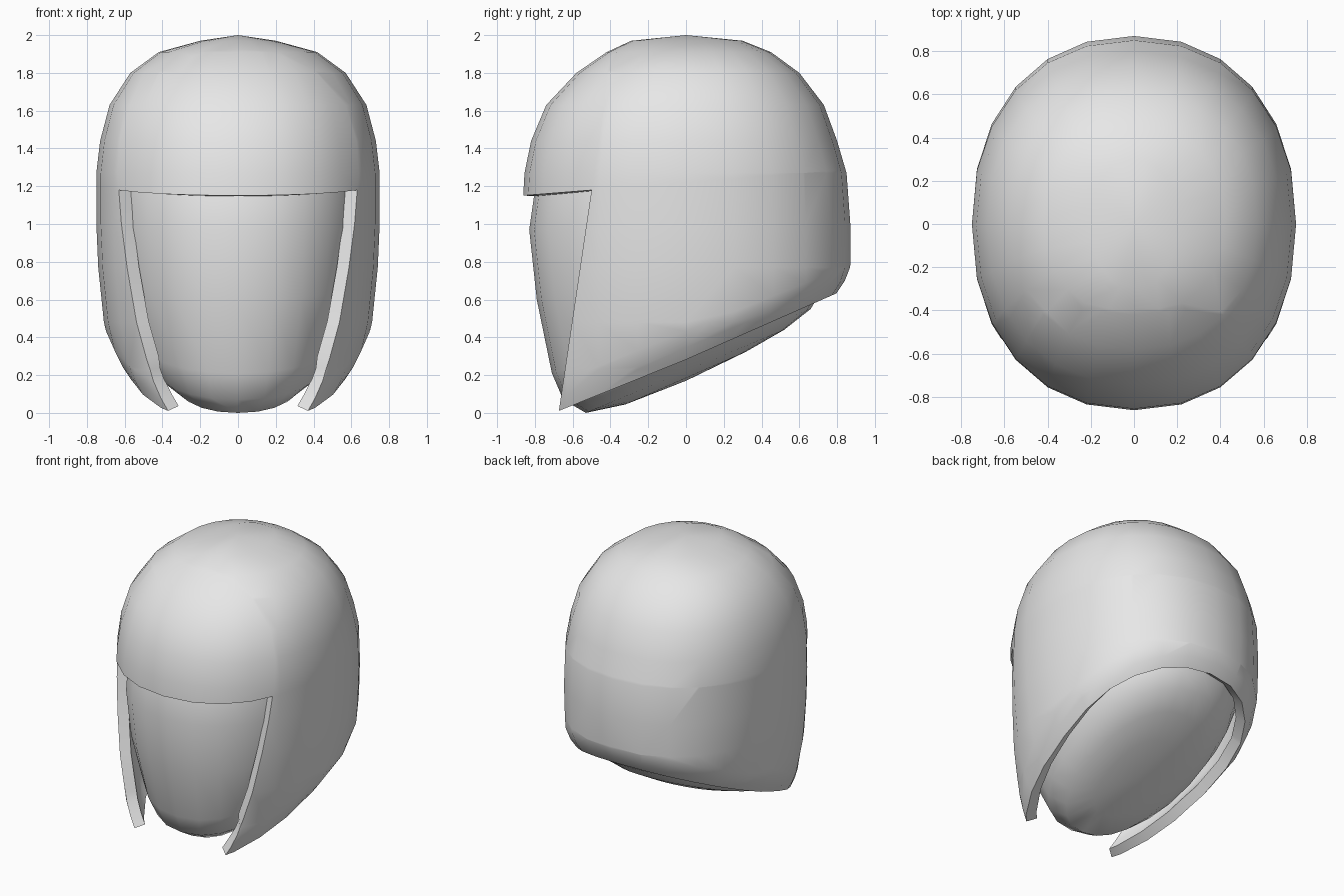
import bpy, bmesh, math
from mathutils import Vector

if "Cube" in bpy.data.objects:
    bpy.data.objects.remove(bpy.data.objects["Cube"])

grey = bpy.data.materials.new("plain_grey")
grey.diffuse_color = (0.8, 0.8, 0.8, 1)
grey.use_nodes = True
grey.node_tree.nodes["Principled BSDF"].inputs["Base Color"].default_value = grey.diffuse_color
SEG = 24


def sgn_pow(v, p):
    return math.copysign(abs(v) ** p, v)


def loft(rings, top, bottom=None, n=2.2):
    """Stack oval rings (front y, front z, back y, back z, half width) into a bmesh."""
    bm = bmesh.new()
    loops = []
    for yf, zf, yb, zb, a in rings:
        loop = []
        for i in range(SEG):
            t = 2 * math.pi * i / SEG
            x = a * sgn_pow(math.cos(t), 2 / n)
            k = (sgn_pow(math.sin(t), 2 / n) + 1) / 2
            loop.append(bm.verts.new((x, yf + (yb - yf) * k, zf + (zb - zf) * k)))
        loops.append(loop)
    for hi, lo in zip(loops, loops[1:]):
        for i in range(SEG):
            j = (i + 1) % SEG
            bm.faces.new((hi[i], lo[i], lo[j], hi[j]))
    for pole, loop, flip in ((top, loops[0], False), (bottom, loops[-1], True)):
        if pole:
            p = bm.verts.new(pole)
            for i in range(SEG):
                f = (p, loop[i], loop[(i + 1) % SEG])
                bm.faces.new(f[::-1] if flip else f)
    return bm


def cut(bm, co, no, clear=False):
    geom = bm.verts[:] + bm.edges[:] + bm.faces[:]
    bmesh.ops.bisect_plane(bm, geom=geom, dist=1e-4, plane_co=co, plane_no=no,
                           clear_inner=clear)


def finish(bm, name, thickness=0):
    me = bpy.data.meshes.new(name)
    bm.to_mesh(me)
    bm.free()
    ob = bpy.data.objects.new(name, me)
    bpy.context.collection.objects.link(ob)
    me.materials.append(grey)
    bpy.ops.object.select_all(action='DESELECT')
    ob.select_set(True)
    bpy.context.view_layer.objects.active = ob
    if thickness:
        m = ob.modifiers.new("thickness", 'SOLIDIFY')
        m.thickness = thickness
        m.offset = -1
        m.use_even_offset = True
        bpy.ops.object.modifier_apply(modifier=m.name)
    bpy.ops.object.shade_smooth_by_angle(angle=math.radians(42))
    return ob


# Helmet shell: z, half width, front y, back y
shell = [(1.97, .20, -.29, .30), (1.91, .42, -.42, .45), (1.80, .57, -.58, .60),
         (1.63, .68, -.74, .73), (1.44, .73, -.82, .80), (1.27, .75, -.855, .85),
         (1.00, .75, -.87, .87), (.77, .74, -.87, .87), (.48, .71, -.87, .87),
         (.23, .65, -.865, .86), (-.05, .60, -.86, .85)]
bm = loft([(yf, z, yb, z, a) for z, a, yf, yb in shell], (0, 0, 2.0))

# Slanted lower edge, curled inward
low = Vector((0, -.65, .02))
up = Vector((0, -.403, 1)).normalized()
cut(bm, low, up, clear=True)
for d in (.14, .06):
    cut(bm, low + up * d, up)
for v in bm.verts:
    d = (v.co - low).dot(up)
    if d < .14:
        s = 1 - .085 * (1 - d / .14) ** 1.6
        v.co.x *= s
        if v.co.y > 0:
            v.co.y *= s

# Face opening: brow line and the two cheek edges
brow, brow_n = Vector((0, -.87, 1.15)), Vector((0, -.08, 1))
cheek, cheek_n = Vector((0, -.5, 1.18)), Vector((0, 1, -.148))
cut(bm, brow, brow_n)
cut(bm, cheek, cheek_n)
hole = [f for f in bm.faces
        if (f.calc_center_median() - brow).dot(brow_n) < 0
        and (f.calc_center_median() - cheek).dot(cheek_n) < 0]
bmesh.ops.delete(bm, geom=hole, context='FACES')
finish(bm, "helmet_shell", .075)

# Inner face and head, with a tilted rounded underside
head = [(-.32, 1.84, .36, 1.84, .32), (-.52, 1.70, .54, 1.70, .50),
        (-.68, 1.50, .68, 1.50, .62), (-.79, 1.25, .77, 1.25, .66),
        (-.83, .97, .785, 1.0, .66), (-.79, .60, .775, .82, .635),
        (-.71, .21, .72, .65, .55), (-.65, .07, .66, .55, .48),
        (-.53, .0, .52, .44, .36), (-.32, .045, .32, .325, .2)]
finish(loft(head, (0, 0, 1.90), (0, 0, .17)), "inner_head")
